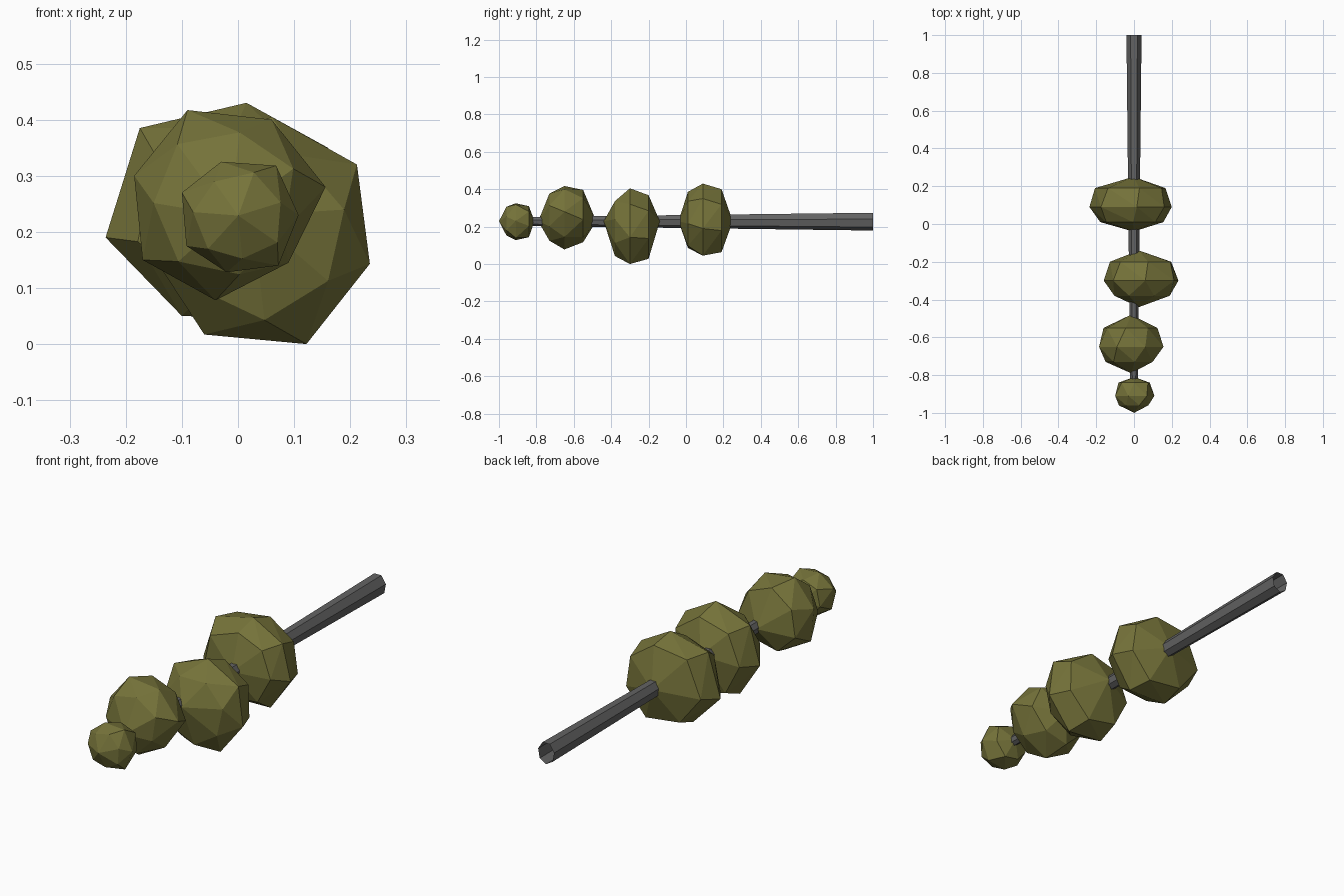
import bpy, bmesh, math

if "Cube" in bpy.data.objects:
    bpy.data.objects.remove(bpy.data.objects["Cube"])


def material(name, rgb):
    m = bpy.data.materials.new(name)
    m.diffuse_color = (*rgb, 1)
    m.use_nodes = True
    m.node_tree.nodes["Principled BSDF"].inputs["Base Color"].default_value = m.diffuse_color
    return m


LEAF = material("olive_leaf", (0.18, 0.172, 0.042))
BARK = material("dark_bark", (0.125, 0.125, 0.125))
AXIS_Z = 0.229


def add_object(name, bm, mat):
    bmesh.ops.recalc_face_normals(bm, faces=bm.faces)
    me = bpy.data.meshes.new(name)
    bm.to_mesh(me)
    bm.free()
    me.materials.append(mat)
    ob = bpy.data.objects.new(name, me)
    bpy.context.collection.objects.link(ob)


# Tapered seven-sided branch, flat on top and open at the thick end
def branch():
    bm = bmesh.new()
    ends = []
    for y, r in ((-0.88, 0.025), (1.0, 0.05)):
        angles = [k * math.tau / 7 for k in range(7)]
        ends.append([bm.verts.new((0.82 * r * math.sin(a), y, AXIS_Z - r * math.cos(a)))
                     for a in angles])
    a, b = ends
    for i in range(7):
        j = (i + 1) % 7
        bm.faces.new((a[i], a[j], b[j], b[i]))
    add_object("branch", bm, BARK)


# Faceted foliage clump: widest x/z outline, shrunk and twisted toward each end
def clump(name, ys, outline, front, back, front_twist, back_twist):
    cx = sum(p[0] for p in outline) / len(outline)
    cz = sum(p[1] for p in outline) / len(outline)
    bm = bmesh.new()
    for y, s, t in zip(ys[1:4], (front, 1, back), (front_twist, 0, back_twist)):
        c, d = math.cos(t) * s, math.sin(t) * s
        for x, z in outline:
            x, z = x - cx, z - cz
            bm.verts.new((cx + x * c - z * d, y, cz + x * d + z * c))
    for y in (ys[0], ys[4]):
        bm.verts.new((cx * 0.6, y, AXIS_Z))
    bmesh.ops.convex_hull(bm, input=bm.verts)
    bmesh.ops.dissolve_limit(bm, angle_limit=math.radians(8), verts=bm.verts, edges=bm.edges)
    add_object(name, bm, LEAF)


branch()
clump("tip_foliage", (-1.0, -0.96, -0.91, -0.84, -0.81),
      [(-0.03, 0.325), (0.068, 0.318), (0.108, 0.23), (0.072, 0.14),
       (-0.02, 0.128), (-0.092, 0.175), (-0.1, 0.27)], 0.74, 0.8, 0.3, -0.3)
clump("second_foliage", (-0.79, -0.73, -0.65, -0.55, -0.48),
      [(-0.09, 0.417), (0.06, 0.4), (0.156, 0.28), (0.09, 0.145),
       (-0.04, 0.078), (-0.17, 0.15), (-0.185, 0.3)], 0.75, 0.82, 0.3, -0.25)
clump("third_foliage", (-0.44, -0.38, -0.30, -0.20, -0.14),
      [(0.235, 0.143), (0.212, 0.32), (0.06, 0.405), (-0.11, 0.34),
       (-0.16, 0.17), (-0.06, 0.017), (0.122, 0.0)], 0.73, 0.83, -0.35, -0.1)
clump("base_foliage", (-0.04, 0.01, 0.09, 0.19, 0.25),
      [(-0.236, 0.19), (-0.175, 0.385), (0.015, 0.43), (0.16, 0.35),
       (0.2, 0.19), (0.1, 0.045), (-0.1, 0.05)], 0.77, 0.86, 0.1, -0.1)
